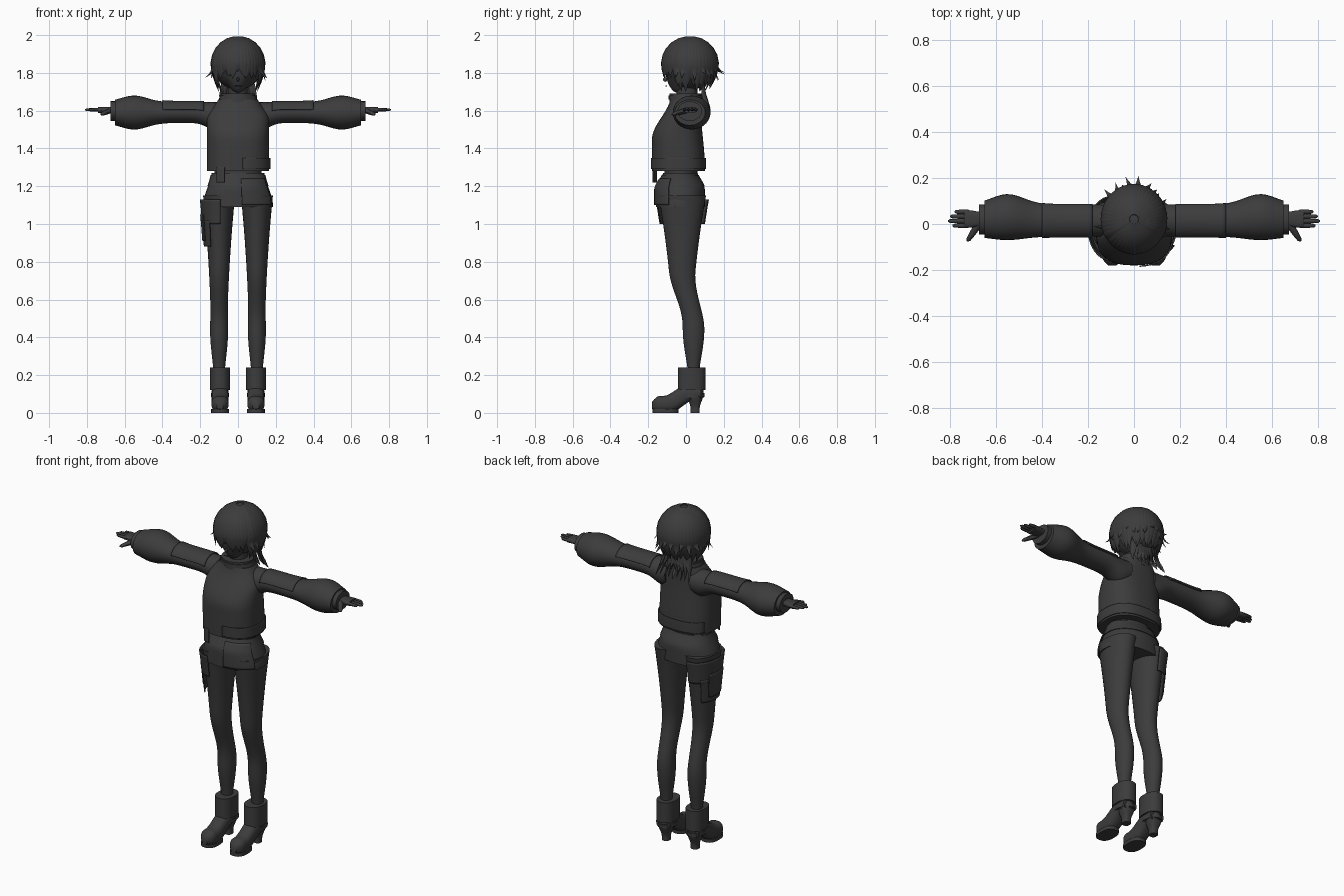
import bpy, bmesh, math, random
from mathutils import Vector

random.seed(4)
cube = bpy.data.objects.get("Cube")
if cube:
    bpy.data.objects.remove(cube)

charcoal = bpy.data.materials.new("charcoal")
charcoal.use_nodes = True
grey = 0.045
charcoal.diffuse_color = (grey, grey, grey, 1)
charcoal.node_tree.nodes["Principled BSDF"].inputs["Base Color"].default_value = charcoal.diffuse_color


def finish(name, bm, mirror=False, thickness=0):
    """Turn a bmesh into a smooth-shaded, optionally mirrored object."""
    bmesh.ops.recalc_face_normals(bm, faces=bm.faces[:])
    mesh = bpy.data.meshes.new(name)
    bm.to_mesh(mesh)
    bm.free()
    mesh.materials.append(charcoal)
    part = bpy.data.objects.new(name, mesh)
    bpy.context.collection.objects.link(part)
    bpy.ops.object.select_all(action='DESELECT')
    part.select_set(True)
    bpy.context.view_layer.objects.active = part
    bpy.ops.object.shade_smooth_by_angle(angle=math.radians(45))
    if thickness:
        solidify = part.modifiers.new("thickness", 'SOLIDIFY')
        solidify.thickness = thickness
        solidify.offset = 0
    if mirror:
        part.modifiers.new("mirror", 'MIRROR')


def ramp(value, start, end):
    """Smooth step from zero at start to one at end."""
    t = min(max((value - start) / (end - start), 0), 1)
    return t * t * (3 - 2 * t)


def bump(value, centre, width):
    return math.exp(-((value - centre) / width) ** 2)


def grown(shape, margin):
    """The same cross-section rule, enlarged by a margin."""
    def larger(position):
        middle, half, low, high = shape(position)
        return middle, half + margin, low - margin, high + margin
    return larger


def loft(name, axis, start, end, shape, rings=12, sides=28, power=2, mirror=False, arc=None):
    """Skin the cross-section rule along an axis; an arc makes a thin open panel."""
    bm = bmesh.new()
    loops = []
    first, last = arc or (0, 360)
    for k in range(rings + 1):
        position = start + (end - start) * k / rings
        middle, half, low, high = shape(position)
        loop = []
        for i in range(sides):
            angle = math.radians(first + (last - first) * i / (sides - 1 if arc else sides))
            c, s = math.cos(angle), math.sin(angle)
            co = [middle + half * math.copysign(abs(c) ** (2 / power), c),
                  (low + high) / 2 + (high - low) / 2 * math.copysign(abs(s) ** (2 / power), s)]
            co.insert("xyz".index(axis), position)
            loop.append(bm.verts.new(co))
        loops.append(loop)
    skin(bm, loops, closed=not arc)
    finish(name, bm, mirror, 0.006 if arc else 0)


def skin(bm, loops, closed=True):
    for near, far in zip(loops, loops[1:]):
        count = len(near)
        for i in range(count if closed else count - 1):
            j = (i + 1) % count
            bm.faces.new((near[i], near[j], far[j], far[i]))
    if closed:
        bm.faces.new(loops[0])
        bm.faces.new(loops[-1])


def strand(bm, points, widths, flatness, centre, sides=6):
    """Flattened tube along points, its flat side facing away from centre."""
    points = [Vector(point) for point in points]
    loops = []
    for i, point in enumerate(points):
        tangent = (points[min(i + 1, len(points) - 1)] - points[max(i - 1, 0)]).normalized()
        across = tangent.cross(point - centre).normalized()
        outward = across.cross(tangent) * flatness
        angles = [math.tau * k / sides for k in range(sides)]
        loops.append([bm.verts.new(point + (across * math.cos(a) + outward * math.sin(a)) * widths[i])
                      for a in angles])
    skin(bm, loops)


def ball(name, centre, radii, mirror=False):
    bm = bmesh.new()
    bmesh.ops.create_uvsphere(bm, u_segments=24, v_segments=16, radius=1)
    for vert in bm.verts:
        vert.co = Vector(c + r * k for c, r, k in zip(centre, radii, vert.co))
    finish(name, bm, mirror)


# Head, face and neck
def head(z):
    dome = 0.01 + max(math.sin(math.pi * (z - 1.69) / 0.28), 0) ** 0.5
    return 0, 0.112 * dome * (0.6 + 0.4 * ramp(z, 1.7, 1.82)), -0.04 - 0.07 * dome, -0.04 + 0.15 * dome


loft("head", "z", 1.69, 1.97, head, rings=20)
loft("neck", "z", 1.6, 1.75, lambda z: (0, 0.05, -0.05, 0.06), rings=1)
ball("nose", (0, -0.11, 1.765), (0.007, 0.012, 0.012))
ball("mouth", (0, -0.105, 1.73), (0.02, 0.005, 0.003))
ball("eye", (0.043, -0.1, 1.8), (0.02, 0.01, 0.015), mirror=True)

# Hair: a cap covered with tapering locks
skull = Vector((0, 0.02, 1.85))
ball("hair_cap", skull, (0.132, 0.135, 0.14))


def lock(bm, heading, end, pull, flick, width):
    """One lock: over the dome from the crown, then hanging down to its end height."""
    points, widths = [], []
    for k in range(12):
        over, hang = min(k / 5, 1), max((k - 5) / 6, 0)
        tilt = math.radians(8 + 80 * over)
        turn = math.radians(heading + 6 * hang * hang * math.sin(heading))
        reach = math.sin(tilt) * (1 - pull * hang ** 2 + flick * hang ** 3)
        points.append(skull + Vector((0.138 * reach * math.cos(turn), 0.147 * reach * math.sin(turn),
                                      0.143 * math.cos(tilt) + (end - skull.z) * hang)))
        widths.append(width * (0.35 + 0.65 * over) * (1.03 - hang ** 2))
    strand(bm, points, widths, 0.3, skull)


locks = bmesh.new()
for i in range(30):                                    # back and sides
    lock(locks, -25 + 8 * i, random.uniform(1.69, 1.73), 0.3, random.uniform(0, 0.08), 0.025)
for i in range(18):                                    # flicked outer layer
    lock(locks, -30 + 14 * i, random.uniform(1.75, 1.8), 0.1, random.uniform(0.1, 0.4), 0.017)
for i in range(13):                                    # fringe
    lock(locks, 222 + 8 * i, random.uniform(1.76, 1.8), 0.06, 0, 0.019)
for side in (-1, 1):                                   # face-framing locks
    for spread in (58, 67):
        lock(locks, 270 + side * spread, 1.725, 0.12, 0.05, 0.02)
finish("hair_locks", locks)

nape = bmesh.new()
for i in range(-4, 5):
    fan = [0.017 * i * (1 + 0.15 * k) for k in range(5)]
    points = [(x, 0.09 + 0.04 * (k / 4) ** 3, 1.76 - 0.04 * k + 0.01 * (i % 2)) for k, x in enumerate(fan)]
    strand(nape, points, [0.018 * (1.05 - (k / 4) ** 3) for k in range(5)], 0.4, skull)
finish("nape_hair", nape)


# Sweater body, hem and rolled collar
def sweater(z):
    return (0, 0.165 - 0.075 * ramp(z, 1.55, 1.7),
            -0.18 + 0.1 * ramp(z, 1.45, 1.68), 0.1 - 0.02 * ramp(z, 1.3, 1.6))


def collar(z):
    return 0, 0.09 + 0.01 * ramp(z, 1.69, 1.63), -0.087, 0.082


loft("sweater", "z", 1.28, 1.66, sweater, rings=20, sides=40, power=2.5)
loft("sweater_hem", "z", 1.29, 1.35, grown(sweater, 0.004), power=2.5, arc=(-85, 150))
loft("front_tab", "z", 1.22, 1.3, sweater, power=2.5, sides=8, arc=(232, 250))
loft("collar", "z", 1.63, 1.69, collar)
loft("collar_fold", "z", 1.66, 1.68, grown(collar, 0.005), rings=2)


# Puffed sleeves
def sleeve(x):
    puff, shoulder = bump(x, 0.55, 0.1), 0.02 * bump(x, 0.12, 0.06)
    half = 0.07 + 0.03 * puff
    return 0.015 + 0.015 * puff, half, 1.535 - 0.035 * puff - 2 * shoulder, 1.645 + 0.035 * puff


def cuff(x):
    return 0.02, 0.065, 1.545, 1.65


loft("sleeve", "x", 0.08, 0.65, sleeve, rings=24, mirror=True)
loft("sleeve_patch", "x", 0.18, 0.4, grown(sleeve, 0.004), arc=(20, 165), mirror=True)
loft("cuff", "x", 0.63, 0.675, cuff, rings=2, mirror=True)
loft("cuff_seam", "x", 0.64, 0.65, grown(cuff, 0.003), rings=1, mirror=True)

# Hands
loft("palm", "x", 0.65, 0.74, lambda x: (0.022, 0.03 + 0.008 * ramp(x, 0.66, 0.72), 1.588, 1.62),
     power=2.6, mirror=True)
fingers = bmesh.new()
wrist = Vector((0.7, 0.02, 0))
for i, tip in enumerate((0.79, 0.81, 0.8, 0.78)):
    y = 0.02 * i - 0.007
    points = [(0.72 + (tip - 0.72) * t, y, 1.605) for t in (0, 0.5, 0.9, 1)]
    strand(fingers, points, (0.01, 0.01, 0.008, 0.003), 0.9, wrist, sides=8)
points = [(0.675 + 0.05 * t, -0.075 * t, 1.6 - 0.02 * t) for t in (0, 0.5, 0.9, 1)]
strand(fingers, points, (0.016, 0.014, 0.01, 0.003), 0.9, wrist, sides=8)
finish("fingers", fingers, mirror=True)


# Waist and shorts
def shorts(z):
    seat = 0.04 * ramp(z, 1.28, 1.18)
    return 0, 0.14 + 0.045 * ramp(z, 1.28, 1.1), -0.12 - seat, 0.06 + seat


loft("waist", "z", 1.23, 1.32, lambda z: (0, 0.125, -0.115, 0.06), rings=1)
loft("shorts", "z", 1.09, 1.27, shorts, sides=36, power=2.2)
loft("waistband", "z", 1.2, 1.26, grown(shorts, 0.004), sides=36, power=2.2)
loft("hip_flap", "z", 1.1, 1.24, grown(shorts, 0.006), power=2.2, arc=(275, 335))


# Legs
def leg(z):
    thigh = (z - 0.25) ** 2
    muscle = 0.006 * bump(z, 0.42, 0.1) - 0.01 * bump(z, 0.2, 0.1)
    centre = 0.04 - 0.06 * ramp(z, 0.45, 0.75)
    depth = 0.045 + 0.1 * thigh + 1.5 * muscle
    return 0.1, 0.04 + 0.055 * thigh + muscle, centre - depth, centre + depth


def cargo(z):
    middle, *rest = grown(leg, 0.016)(z)
    return -middle, *rest


loft("leg", "z", 0.18, 1.15, leg, rings=30, mirror=True)

# Stepped cargo panels on one leg
loft("cargo_upper", "z", 1, 1.13, cargo, arc=(80, 275))
loft("cargo_panel", "z", 0.88, 1.02, cargo, arc=(125, 235))
loft("cargo_pocket", "z", 0.91, 1.05, grown(cargo, 0.006), arc=(150, 210))


# Heeled boots
def foot(y):
    toe = ramp(y, -0.21, -0.14)
    return (0.095, 0.045 * toe, 0.03 - 0.025 * toe + 0.065 * ramp(y, -0.08, 0.05),
            0.04 + 0.05 * toe + 0.055 * ramp(y, -0.12, 0))


def shaft(z):
    return 0.095, 0.042, -0.032, 0.092


def heel(z):
    flare = 0.02 * ramp(z, 0.02, 0.1)
    return 0.095, 0.022 + flare, 0.025 - flare, 0.072 + flare


loft("boot_foot", "y", -0.18, 0.08, foot, rings=20, power=2.5, mirror=True)
loft("boot_sole", "z", 0, 0.02, lambda z: (0.095, 0.047, -0.178, -0.04), rings=1, power=2.5, mirror=True)
loft("boot_heel", "z", 0, 0.1, heel, power=2.8, mirror=True)
loft("boot_shaft", "z", 0.08, 0.2, shaft, rings=2, mirror=True)
loft("boot_cuff", "z", 0.12, 0.24, grown(shaft, 0.011), rings=2, power=2.3, mirror=True)
loft("boot_strap", "z", 0.085, 0.105, grown(shaft, 0.006), rings=1, mirror=True)
